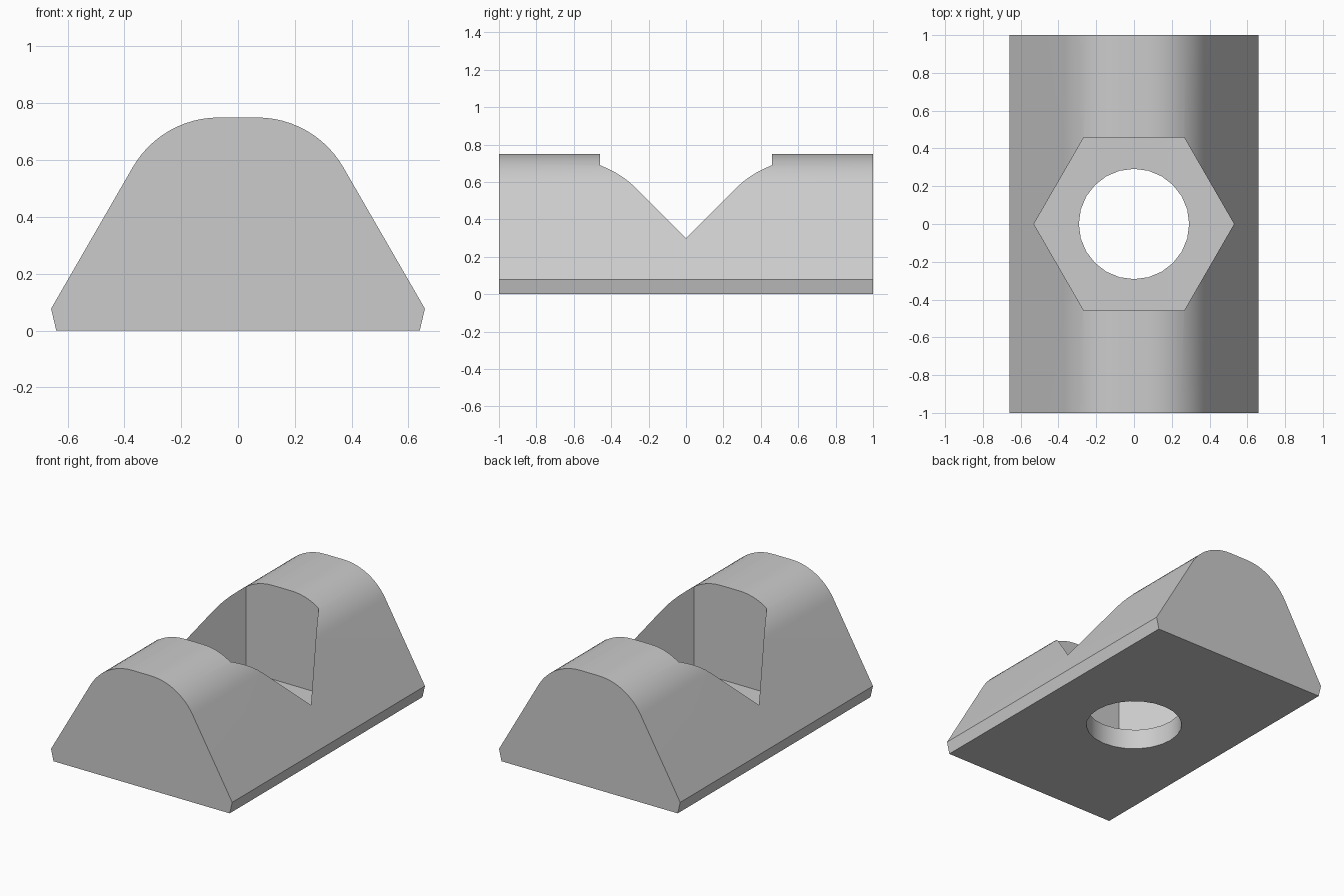
import bpy
import bmesh
from math import radians, sin, cos, tan, pi

default_cube = bpy.data.objects.get("Cube")
if default_cube:
    bpy.data.objects.remove(default_cube, do_unlink=True)

HEIGHT = 0.75
LIP_X, LIP_Z = 0.658, 0.077
FOOT_X = 0.64
FILLET = 0.35
HEX_RADIUS = 0.53
HOLE_RADIUS = 0.292
FLOOR_Z = 0.133

grey = bpy.data.materials.new("plain grey")
grey.use_nodes = True
colour = (0.6, 0.6, 0.6, 1)
grey.diffuse_color = colour
grey.node_tree.nodes["Principled BSDF"].inputs["Base Color"].default_value = colour


def prism(name, outline, offset):
    """Extrude a closed outline of 3D points along an offset."""
    bm = bmesh.new()
    face = bm.faces.new([bm.verts.new(p) for p in outline])
    ext = bmesh.ops.extrude_face_region(bm, geom=[face])
    moved = [v for v in ext["geom"] if isinstance(v, bmesh.types.BMVert)]
    bmesh.ops.translate(bm, verts=moved, vec=offset)
    bmesh.ops.recalc_face_normals(bm, faces=bm.faces)
    mesh = bpy.data.meshes.new(name)
    bm.to_mesh(mesh)
    bm.free()
    mesh.materials.append(grey)
    obj = bpy.data.objects.new(name, mesh)
    bpy.context.collection.objects.link(obj)
    return obj


def ring(radius, sides, z):
    return [(radius * cos(2 * pi * i / sides), radius * sin(2 * pi * i / sides), z)
            for i in range(sides)]


# Body: 60 degree flanks blended into a flat crown
corner_x = LIP_X - (HEIGHT - LIP_Z) / tan(radians(60))
centre_x = corner_x - FILLET * tan(radians(30))
half = [(FOOT_X, 0), (LIP_X, LIP_Z)]
for i in range(13):
    a = radians(30 + 5 * i)
    half.append((centre_x + FILLET * cos(a), HEIGHT - FILLET + FILLET * sin(a)))
profile = half + [(-x, z) for x, z in reversed(half)]
body = prism("slot_nut_body", [(x, -1, z) for x, z in profile], (0, 2, 0))

# Hexagonal pocket and round through hole
cutters = [
    prism("hex_pocket_cutter", ring(HEX_RADIUS, 6, FLOOR_Z), (0, 0, 1)),
    prism("round_hole_cutter", ring(HOLE_RADIUS, 24, -0.2), (0, 0, 0.6)),
]
bpy.ops.object.select_all(action="DESELECT")
body.select_set(True)
bpy.context.view_layer.objects.active = body
for cutter in cutters:
    cutter.hide_render = True
    mod = body.modifiers.new(cutter.name, "BOOLEAN")
    mod.operation = "DIFFERENCE"
    mod.solver = "EXACT"
    mod.object = cutter
    bpy.ops.object.modifier_apply(modifier=mod.name)
    bpy.data.objects.remove(cutter, do_unlink=True)

bpy.ops.object.shade_smooth_by_angle(angle=radians(30))
